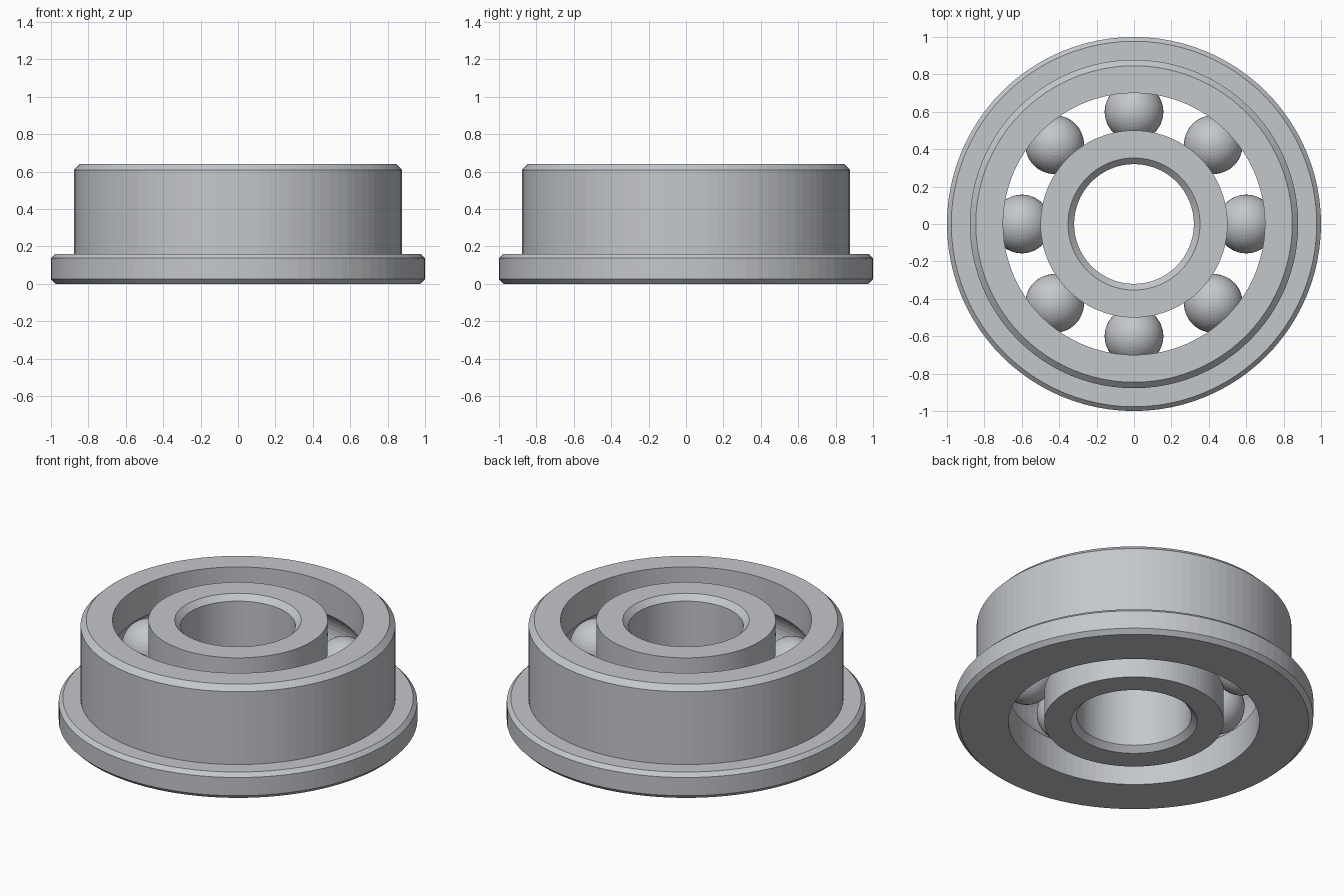
import bpy
import bmesh
from math import sin, cos, pi, asin

cube = bpy.data.objects.get("Cube")
if cube:
    bpy.data.objects.remove(cube, do_unlink=True)

HEIGHT = 0.64
MID = HEIGHT / 2
PITCH = 0.6            # radius of the ball circle
BALL = 0.157
GROOVE = 0.16
SEGMENTS = 96

steel = bpy.data.materials.new("Brushed steel")
steel.use_nodes = True
colour = (0.55, 0.57, 0.60, 1)
steel.diffuse_color = colour
steel.node_tree.nodes["Principled BSDF"].inputs["Base Color"].default_value = colour


def finish(name, bm):
    bmesh.ops.recalc_face_normals(bm, faces=bm.faces[:])
    mesh = bpy.data.meshes.new(name)
    bm.to_mesh(mesh)
    bm.free()
    mesh.materials.append(steel)
    obj = bpy.data.objects.new(name, mesh)
    bpy.context.collection.objects.link(obj)
    return obj


def lathe(name, profile):
    """Revolve a closed (radius, z) profile around the z axis."""
    bm = bmesh.new()
    rings = []
    for i in range(SEGMENTS):
        a = 2 * pi * i / SEGMENTS
        rings.append([bm.verts.new((r * cos(a), r * sin(a), z)) for r, z in profile])
    n = len(profile)
    for i, ring in enumerate(rings):
        after = rings[(i + 1) % SEGMENTS]
        for j in range(n):
            k = (j + 1) % n
            bm.faces.new((ring[j], after[j], after[k], ring[k]))
    return finish(name, bm)


def groove(wall, side, steps=10):
    """Arc of the ball track cut into a race wall, from bottom to top."""
    half = pi / 2 - asin(abs(wall - PITCH) / GROOVE)
    angles = [half * (2 * i / steps - 1) for i in range(steps + 1)]
    return [(PITCH + side * GROOVE * cos(a), MID + GROOVE * sin(a)) for a in angles]


# Flanged outer race
lathe("outer_race", [
    (0.7, 0), (0.975, 0), (1, 0.025), (1, 0.137), (0.977, 0.16),
    (0.878, 0.16), (0.878, 0.608), (0.846, HEIGHT), (0.7, HEIGHT),
] + groove(0.7, 1)[::-1])

# Inner race with chamfered bore
lathe("inner_race", [
    (0.5, HEIGHT), (0.353, HEIGHT), (0.32, 0.607),
    (0.32, 0.033), (0.353, 0), (0.5, 0),
] + groove(0.5, -1))

# Ring of balls
for i in range(8):
    a = 2 * pi * i / 8
    bm = bmesh.new()
    bmesh.ops.create_uvsphere(bm, u_segments=48, v_segments=24, radius=BALL)
    ball = finish(f"ball_{i + 1}", bm)
    ball.location = (PITCH * cos(a), PITCH * sin(a), MID)
